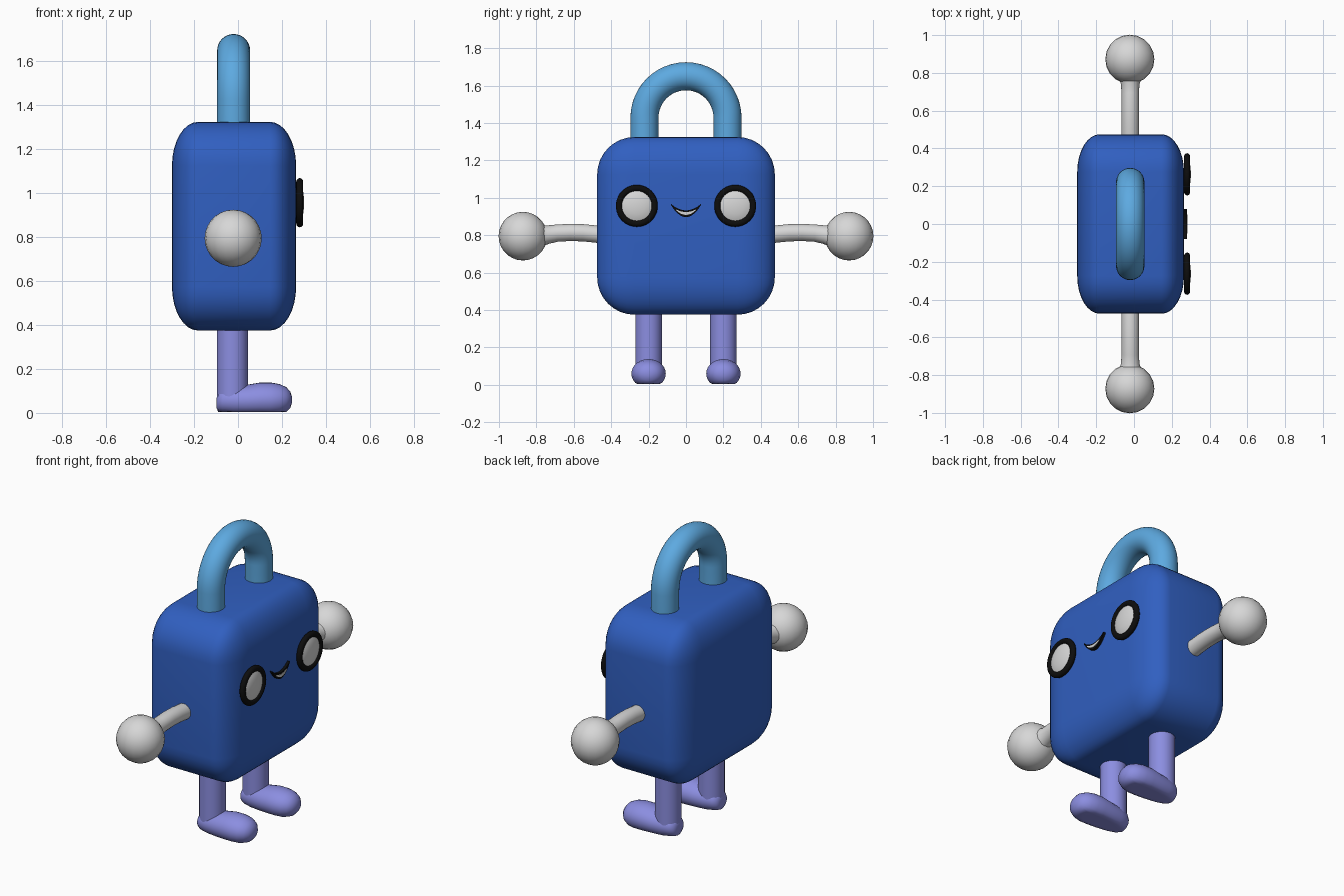
import bpy, bmesh
from math import sin, cos, pi
from mathutils import Vector, Matrix

old = bpy.data.objects.get("Cube")
if old:
    bpy.data.objects.remove(old, do_unlink=True)

MID = -0.02   # depth of the body's centre; the face looks along +x
FACE = 0.265  # depth of the face surface


def material(name, rgb, rough=0.6):
    m = bpy.data.materials.new(name)
    m.use_nodes = True
    m.diffuse_color = (*rgb, 1)
    bsdf = m.node_tree.nodes["Principled BSDF"]
    bsdf.inputs["Base Color"].default_value = (*rgb, 1)
    bsdf.inputs["Roughness"].default_value = rough
    return m


BLUE = material("body blue", (0.03, 0.115, 0.53))
SKY = material("shackle sky blue", (0.11, 0.40, 0.75))
LILAC = material("leg lilac", (0.26, 0.27, 0.75))
WHITE = material("soft white", (0.68, 0.68, 0.68))
BLACK = material("black", (0.004, 0.004, 0.004))


def finish(name, bm, mat, angle=40):
    bmesh.ops.recalc_face_normals(bm, faces=bm.faces)
    mesh = bpy.data.meshes.new(name)
    bm.to_mesh(mesh)
    bm.free()
    mesh.materials.append(mat)
    ob = bpy.data.objects.new(name, mesh)
    bpy.context.collection.objects.link(ob)
    bpy.ops.object.select_all(action='DESELECT')
    ob.select_set(True)
    bpy.context.view_layer.objects.active = ob
    bpy.ops.object.shade_smooth_by_angle(angle=angle * pi / 180)
    return ob


def loft(name, rings, mat, angle=40, closed=False):
    """Skin a list of equal-length point rings; cap the ends unless closed."""
    bm = bmesh.new()
    loops = [[bm.verts.new(p) for p in ring] for ring in rings]
    n = len(loops[0])
    pairs = list(zip(loops, loops[1:]))
    if closed:
        pairs.append((loops[-1], loops[0]))
    else:
        bm.faces.new(loops[0])
        bm.faces.new(loops[-1])
    for a, b in pairs:
        for i in range(n):
            j = (i + 1) % n
            bm.faces.new((a[i], a[j], b[j], b[i]))
    return finish(name, bm, mat, angle)


def tube(name, path, radii, mat, sides=24):
    """Round tube along a path of (y, z) points in the x = MID plane."""
    pts = [Vector((MID, y, z)) for y, z in path]
    rings = []
    for i, p in enumerate(pts):
        t = (pts[min(i + 1, len(pts) - 1)] - pts[max(i - 1, 0)]).normalized()
        side = t.cross(Vector((1, 0, 0)))
        rings.append([p + radii[i] * (Vector((cos(a), 0, 0)) + side * sin(a))
                      for a in (2 * pi * k / sides for k in range(sides))])
    return loft(name, rings, mat)


# Body: rounded cube squashed in depth
bm = bmesh.new()
bmesh.ops.create_cube(bm, size=0.95)
bmesh.ops.bevel(bm, geom=bm.edges[:], offset=0.2, segments=8, profile=0.5,
                affect='EDGES')
bm.transform(Matrix.Translation((-0.018, 0, 0.85)) @ Matrix.Diagonal((0.595, 1, 1, 1)))
finish("body", bm, BLUE, 60)

# Shackle: two straight posts joined by a half circle
arch = [(0.222 * cos(a), 1.428 + 0.222 * sin(a))
        for a in (pi * k / 24 for k in range(25))]
path = [(0.222, 1.25)] + arch + [(-0.222, 1.25)]
tube("shackle", path, [0.075] * len(path), SKY, 32)


def foot_ring(x, y, half_width, half_height, centre_z):
    """Oval section with a flattened sole."""
    return [(x, y + half_width * cos(a),
             max(0.004, centre_z + half_height * sin(a)))
            for a in (2 * pi * k / 28 for k in range(28))]


def crescent(name, y_half, top, dip_up, dip_low, x0, x1, mat):
    """Smile-shaped plate between two parabolic edges."""
    steps = [k / 8 - 1 for k in range(17)]
    outline = [(y_half * s, top - (top - dip_up) * (1 - s * s)) for s in steps]
    outline += [(y_half * s, top - 0.006 - (top - 0.006 - dip_low) * (1 - s * s))
                for s in reversed(steps)]
    return loft(name, [[(x, y, z) for y, z in outline] for x in (x0, x1)], mat, 30)


for label, s in (("left", 1), ("right", -1)):
    # Arm, slightly bowed and flared at the wrist
    arm = [(0.42, 0.798), (0.48, 0.806), (0.55, 0.813), (0.62, 0.815),
           (0.69, 0.811), (0.74, 0.803), (0.765, 0.80), (0.80, 0.797)]
    tube(label + "_arm", [(s * y, z) for y, z in arm],
         [0.046] * 5 + [0.049, 0.058, 0.075], WHITE)

    # Hand
    bm = bmesh.new()
    bmesh.ops.create_uvsphere(bm, u_segments=20, v_segments=14, radius=0.13)
    bm.transform(Matrix.Translation((MID - 0.002, s * 0.872, 0.795)))
    finish(label + "_hand", bm, WHITE)

    # Leg
    y = s * 0.2
    bm = bmesh.new()
    bmesh.ops.create_cone(bm, cap_ends=True, segments=28, radius1=0.071,
                          radius2=0.071, depth=0.38)
    bm.transform(Matrix.Translation((-0.025, y, 0.24)))
    finish(label + "_leg", bm, LILAC)

    # Foot: narrow heel, broad rounded toe
    stations = [(-0.097, 0.03, 0.025, 0.045), (-0.09, 0.05, 0.045, 0.05),
                (-0.07, 0.066, 0.058, 0.055), (-0.02, 0.078, 0.068, 0.055),
                (0.04, 0.086, 0.072, 0.056), (0.10, 0.092, 0.078, 0.06),
                (0.15, 0.092, 0.078, 0.06), (0.19, 0.084, 0.071, 0.06),
                (0.22, 0.067, 0.057, 0.06), (0.238, 0.044, 0.037, 0.06),
                (0.246, 0.016, 0.014, 0.06)]
    loft(label + "_foot", [foot_ring(x, y, w, h, c) for x, w, h, c in stations],
         LILAC, 55)

    # Eye rim: a torus facing forward
    ey, ez = s * 0.263, 0.957
    rim = []
    for k in range(40):
        a = 2 * pi * k / 40
        rim.append([(FACE + 0.016 + 0.016 * sin(b),
                     ey + (0.095 + 0.017 * cos(b)) * cos(a),
                     ez + (0.095 + 0.017 * cos(b)) * sin(a))
                    for b in (2 * pi * j / 12 for j in range(12))])
    loft(label + "_eye_rim", rim, BLACK, 60, closed=True)

    # Eye: shallow dome
    dome = []
    for x, r in ((0.0, 0.092), (0.018, 0.09), (0.027, 0.07),
                 (0.033, 0.045), (0.036, 0.015)):
        dome.append([(FACE + x, ey + r * cos(a), ez + r * sin(a))
                     for a in (2 * pi * k / 32 for k in range(32))])
    loft(label + "_eye", dome, WHITE, 50)

# Mouth: dark smile with a pale sliver
crescent("mouth", 0.08, 0.967, 0.933, 0.897, FACE - 0.002, FACE + 0.015, BLACK)
crescent("teeth", 0.05, 0.937, 0.924, 0.909, FACE + 0.012, FACE + 0.018, WHITE)
